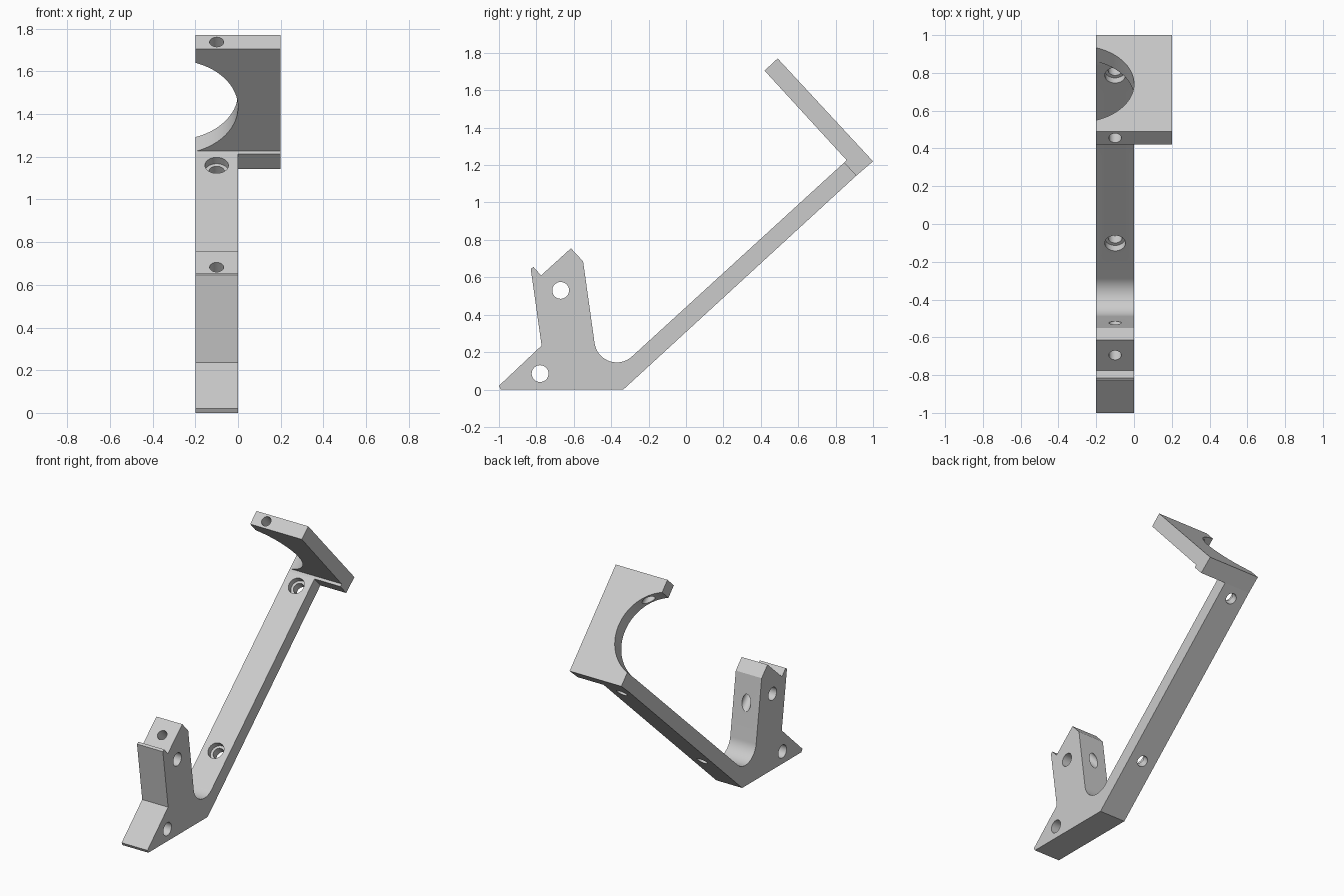
import bpy, bmesh, math
from mathutils import Vector

cube = bpy.data.objects.get("Cube")
if cube:
    bpy.data.objects.remove(cube, do_unlink=True)

grey = bpy.data.materials.new("light_grey")
grey.use_nodes = True
colour = (0.6, 0.6, 0.6, 1)
grey.diffuse_color = colour
grey.node_tree.nodes["Principled BSDF"].inputs["Base Color"].default_value = colour


def extrude_profile(name, points, x0, x1):
    """Extrude a (y, z) outline along x."""
    bm = bmesh.new()
    face = bm.faces.new([bm.verts.new((x0, y, z)) for y, z in points])
    new = bmesh.ops.extrude_face_region(bm, geom=[face])["geom"]
    verts = [v for v in new if isinstance(v, bmesh.types.BMVert)]
    bmesh.ops.translate(bm, verts=verts, vec=(x1 - x0, 0, 0))
    bmesh.ops.recalc_face_normals(bm, faces=bm.faces)
    mesh = bpy.data.meshes.new(name)
    bm.to_mesh(mesh)
    bm.free()
    mesh.materials.append(grey)
    obj = bpy.data.objects.new(name, mesh)
    bpy.context.collection.objects.link(obj)
    return obj


def drill(obj, start, direction, length, radius, sides=40):
    """Cut a round hole running from start along direction."""
    axis = Vector(direction).normalized()
    bpy.ops.mesh.primitive_cylinder_add(
        vertices=sides, radius=radius, depth=length,
        location=Vector(start) + axis * length / 2,
        rotation=axis.to_track_quat('Z', 'Y').to_euler())
    cutter = bpy.context.object
    cutter.hide_render = True
    cutter.data.materials.append(grey)
    mod = obj.modifiers.new("hole", 'BOOLEAN')
    mod.operation, mod.solver, mod.object = 'DIFFERENCE', 'EXACT', cutter
    bpy.context.view_layer.objects.active = obj
    bpy.ops.object.modifier_apply(modifier=mod.name)
    bpy.data.objects.remove(cutter, do_unlink=True)


along = Vector((0, 0.737, 0.676))    # up the arm
down = Vector((0, 0.676, -0.737))    # down the plate, square to the arm
mid = -0.1                           # centre plane of the narrow body

# Foot, notched tower, rounded valley and long arm in one outline
valley = []
for i in range(25):
    a = math.radians(188 + 124 * i / 24)
    valley.append((-0.37 + 0.12 * math.cos(a), 0.265 + 0.12 * math.sin(a)))
body = extrude_profile("foot_and_arm", [
    (-0.99, 0), (-1, 0.02), (-0.772, 0.235), (-0.83, 0.645), (-0.815, 0.655),
    (-0.775, 0.61), (-0.615, 0.755), (-0.55, 0.685), *valley,
    (0.845, 1.213), (0.91, 1.143), (-0.335, 0)], -0.2, 0)

# Cross holes through the foot and tower
for y, z in ((-0.78, 0.085), (-0.67, 0.53)):
    drill(body, (-0.4, y, z), (1, 0, 0), 0.6, 0.045)
# Sloping hole through the tower
drill(body, Vector((mid, -0.695, 0.683)) - down * 0.1, down, 0.5, 0.033)
# Counterbored screw holes in the arm
for y, z in ((-0.1, 0.346), (0.787, 1.16)):
    top = Vector((mid, y, z))
    drill(body, top - down * 0.05, down, 0.3, 0.037)
    drill(body, top - down * 0.05, down, 0.09, 0.055)

# Wide plate at the end of the arm
plate = extrude_profile("holder_plate", [
    (0.42, 1.705), (0.49, 1.77), (1, 1.22), (0.91, 1.143),
    (0.845, 1.213), (0.859, 1.226)], -0.2, 0.2)
# Large round cut-out open to one side
centre = Vector((-0.298, 0.705, 1.465))
drill(plate, centre - along * 0.2, along, 0.4, 0.298, 128)
# Small hole from the plate's end into the cut-out
drill(plate, Vector((mid, 0.455, 1.738)) - down * 0.05, down, 0.3, 0.033)

# Smooth the round faces, keep edges crisp
bpy.ops.object.select_all(action='DESELECT')
for obj in (body, plate):
    obj.select_set(True)
bpy.context.view_layer.objects.active = body
bpy.ops.object.shade_smooth_by_angle(angle=math.radians(25))
